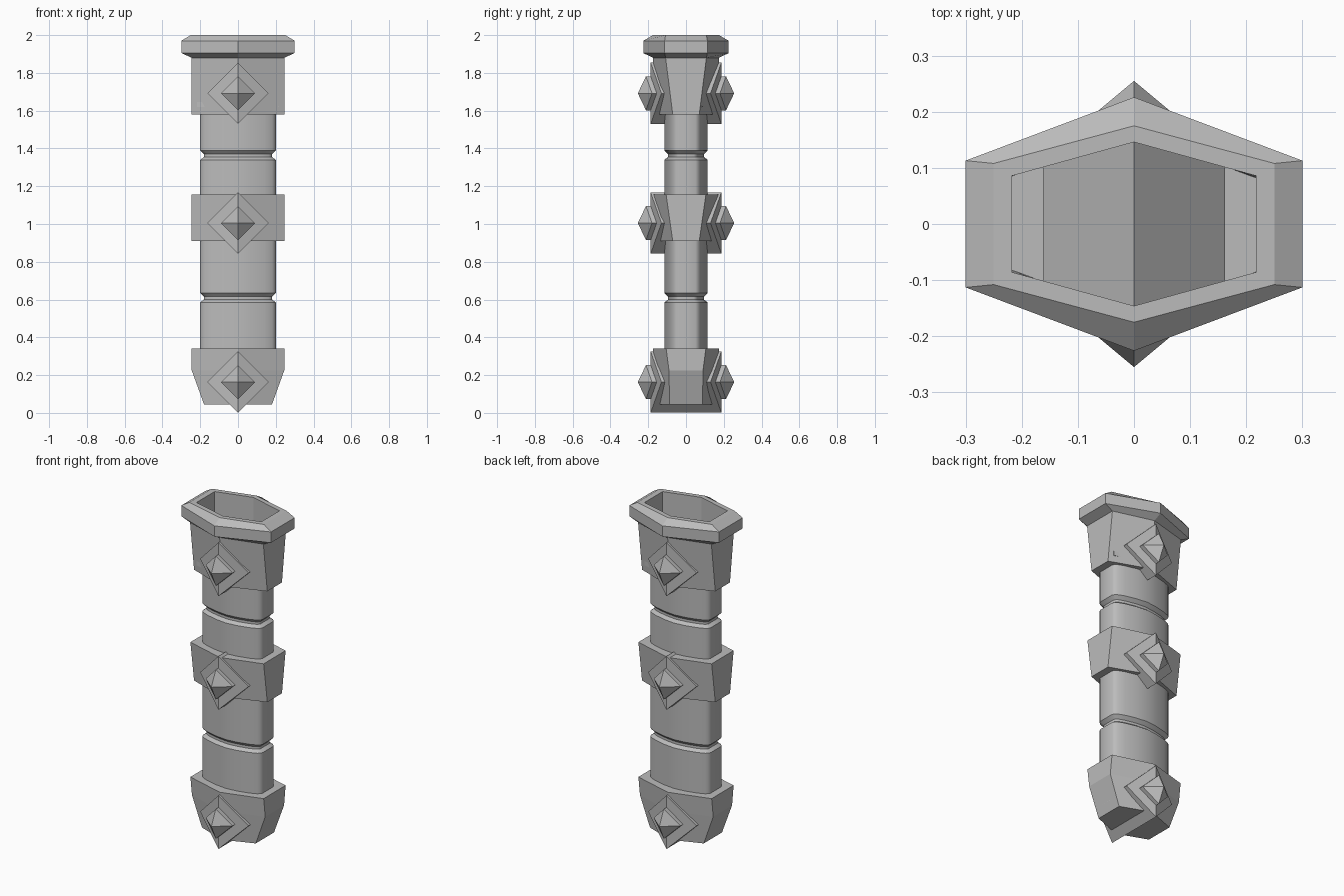
import bpy, bmesh, math

cube = bpy.data.objects.get("Cube")
if cube:
    bpy.data.objects.remove(cube)

grey = bpy.data.materials.new("plain_grey")
grey.use_nodes = True
colour = (0.5, 0.5, 0.5, 1)
grey.diffuse_color = colour
grey.node_tree.nodes["Principled BSDF"].inputs["Base Color"].default_value = colour


def hexagon(x, y, ridge, z):
    return [(x, -y, z), (x, y, z), (0, ridge, z), (-x, y, z), (-x, -y, z), (0, -ridge, z)]


def loft(name, rings, smooth=False):
    """Skin a stack of matching rings and cap both ends."""
    bm = bmesh.new()
    loops = [[bm.verts.new(p) for p in ring] for ring in rings]
    n = len(loops[0])
    for low, high in zip(loops, loops[1:]):
        for i in range(n):
            j = (i + 1) % n
            bm.faces.new((low[i], low[j], high[j], high[i]))
    bm.faces.new(loops[0][::-1])
    bm.faces.new(loops[-1])
    bmesh.ops.recalc_face_normals(bm, faces=bm.faces)
    mesh = bpy.data.meshes.new(name)
    bm.to_mesh(mesh)
    bm.free()
    mesh.materials.append(grey)
    obj = bpy.data.objects.new(name, mesh)
    bpy.context.collection.objects.link(obj)
    if smooth:
        bpy.ops.object.select_all(action='DESELECT')
        obj.select_set(True)
        bpy.context.view_layer.objects.active = obj
        bpy.ops.object.shade_smooth_by_angle(angle=math.radians(35))
    return obj


# Rounded flat body, in three sections with bevelled grooves between them
quarter = [(0.2, 0.05), (0.193, 0.063), (0.18, 0.074), (0.14, 0.09), (0.07, 0.107)]
section = quarter + [(0, 0.115)] + [(-x, y) for x, y in reversed(quarter)]
section += [(-x, -y) for x, y in section]


def body_ring(z, inset=0):
    sx, sy = 1 - inset / 0.2, 1 - inset / 0.115
    return [(x * sx, y * sy, z) for x, y in section]


body = [body_ring(0.1)]
for groove in (0.61, 1.365):
    body += [body_ring(groove - 0.025), body_ring(groove - 0.01, 0.02),
             body_ring(groove + 0.005, 0.02), body_ring(groove + 0.025)]
body.append(body_ring(1.6))
loft("body", body, smooth=True)

# Collars
loft("middle_collar", [hexagon(0.245, 0.07, 0.16, 0.91),
                       hexagon(0.245, 0.105, 0.175, 1.155)])
loft("bottom_collar", [hexagon(0.18, 0.087, 0.155, 0.045),
                       hexagon(0.245, 0.09, 0.17, 0.225),
                       hexagon(0.245, 0.105, 0.175, 0.34)])

# Top collar, flared rim and the hollow mouth in one skin
loft("top_collar", [hexagon(0.245, 0.07, 0.16, 1.58),
                    hexagon(0.245, 0.108, 0.175, 1.88),
                    hexagon(0.3, 0.113, 0.226, 1.905),
                    hexagon(0.3, 0.113, 0.226, 1.97),
                    hexagon(0.25, 0.108, 0.175, 2.0),
                    hexagon(0.217, 0.086, 0.146, 2.0),
                    hexagon(0.217, 0.086, 0.146, 1.62)])


# Diamond blocks, folded along the ridge, running from front to back
def diamond(name, z, half, ridge, side, tip=None):
    def ring(s):
        return [(0, s * ridge, z + half), (half, s * side, z),
                (0, s * ridge, z - half), (-half, s * side, z)]
    obj = loft(name, [ring(-1), ring(1)])
    bm = bmesh.new()
    bm.from_mesh(obj.data)
    for s in (-1, 1):
        cap = [f for f in bm.faces if all(v.co.y * s > 0 for v in f.verts)]
        if tip:
            poked = bmesh.ops.poke(bm, faces=cap)
            poked["verts"][0].co = (0, s * tip, z)
        else:
            fold = [v for v in cap[0].verts if abs(v.co.x) < 0.001]
            bmesh.ops.connect_verts(bm, verts=fold)
    bm.to_mesh(obj.data)
    bm.free()


for part, z in (("bottom", 0.163), ("middle", 1.005), ("top", 1.692)):
    diamond(part + "_diamond_plate", z, 0.162, 0.187, 0.13)
    diamond(part + "_stud", z, 0.09, 0.212, 0.18, tip=0.255)
